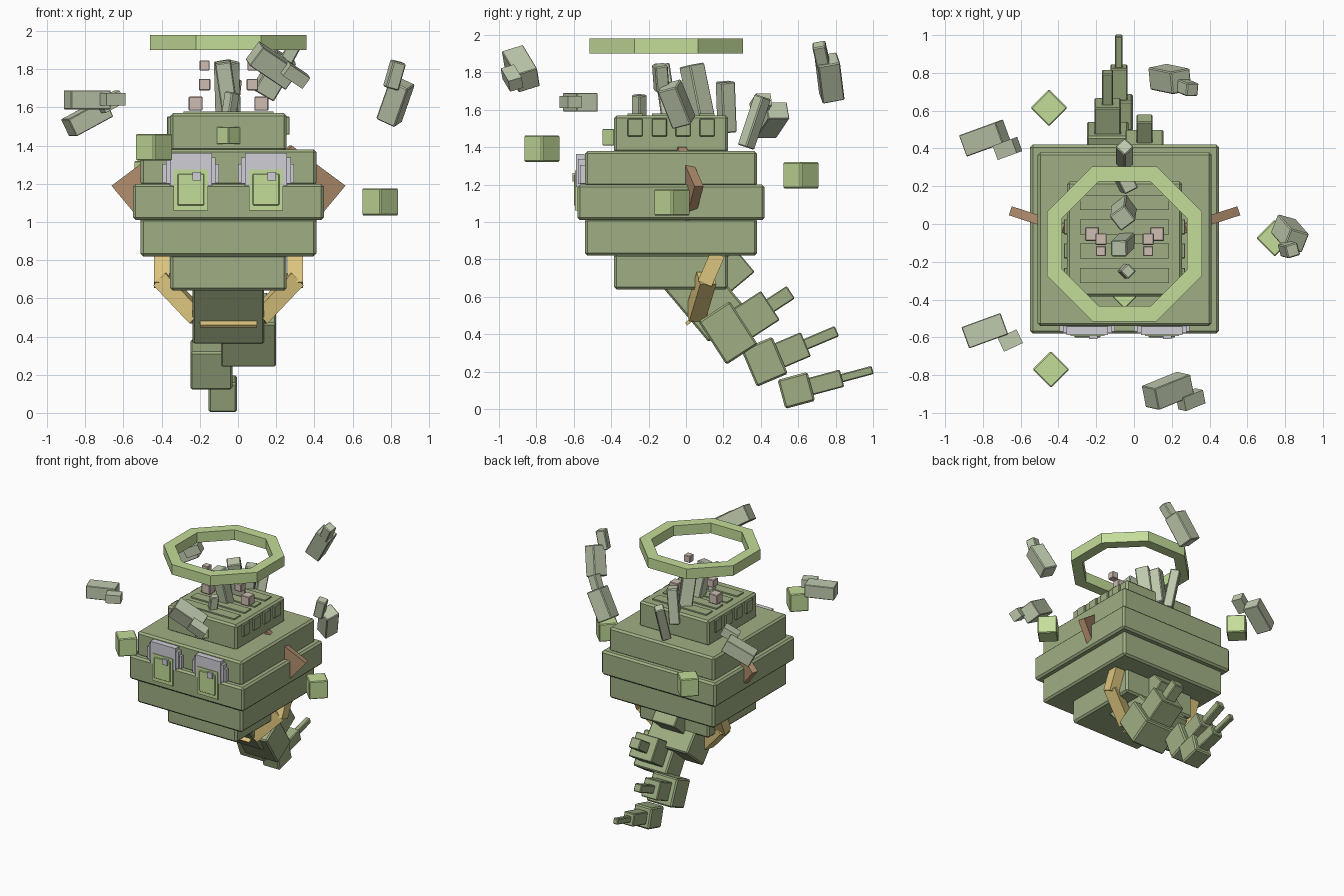
import bpy
from math import radians, cos, sin, pi, tan
from mathutils import Vector, Matrix

cube = bpy.data.objects.get("Cube")
if cube:
    bpy.data.objects.remove(cube, do_unlink=True)


def material(name, r, g, b):
    m = bpy.data.materials.new(name)
    m.use_nodes = True
    m.diffuse_color = (r, g, b, 1)
    bsdf = next(n for n in m.node_tree.nodes if n.type == 'BSDF_PRINCIPLED')
    bsdf.inputs["Base Color"].default_value = (r, g, b, 1)
    return m


MOSS = material("moss green", .35, .43, .23)
LIME = material("light green", .55, .72, .32)
STONE = material("pale stone green", .52, .59, .42)
YELLOW = material("straw yellow", .72, .56, .21)
BROWN = material("clay brown", .44, .27, .155)
PINK = material("dusty pink", .62, .51, .45)
GREY = material("light grey", .63, .62, .67)
MID = -.05   # plane of symmetry


def add_mesh(name, verts, faces, mat, bevel=0):
    me = bpy.data.meshes.new(name)
    me.from_pydata(verts, [], faces)
    me.materials.append(mat)
    ob = bpy.data.objects.new(name, me)
    bpy.context.collection.objects.link(ob)
    if bevel:
        mod = ob.modifiers.new("edge bevel", 'BEVEL')
        mod.width = bevel
        mod.segments = 1
    return ob


def prism(name, outline, depth, mat, matrix=Matrix(), bevel=0):
    """Extrude a counter-clockwise xy outline symmetrically along z."""
    n = len(outline)
    verts = [matrix @ Vector((x, y, z)) for z in (-depth / 2, depth / 2) for x, y in outline]
    faces = [tuple(reversed(range(n))), tuple(range(n, 2 * n))]
    faces += [(i, (i + 1) % n, n + (i + 1) % n, n + i) for i in range(n)]
    return add_mesh(name, verts, faces, mat, bevel)


def box(name, center, size, mat, rot=Matrix(), bevel=0):
    x, y = size[0] / 2, size[1] / 2
    outline = [(-x, -y), (x, -y), (x, y), (-x, y)]
    return prism(name, outline, size[2], mat, Matrix.Translation(center) @ rot, bevel)


def turn(degrees, axis):
    return Matrix.Rotation(radians(degrees), 4, axis)


def rod(name, a, b, width, mat, twist=0, bevel=.006):
    """Square bar running from point a to point b."""
    a, b = Vector(a), Vector(b)
    rot = (b - a).to_track_quat('Z', 'Y').to_matrix().to_4x4() @ turn(twist, 'Z')
    return box(name, (a + b) / 2, (width, width, (b - a).length), mat, rot, bevel)


# Stacked body tiers: name, width, bottom, top
for name, width, low, high in [("base_tier", .61, .64, .83), ("lower_tier", .92, .82, 1.02),
                               ("middle_tier", 1.0, 1.01, 1.20), ("upper_tier", .92, 1.19, 1.38),
                               ("crown_tier", .61, 1.37, 1.57)]:
    box(name, (MID, -.08, (low + high) / 2), (width, width, high - low), MOSS, bevel=.014)

# Slats across the crown and teeth on its flanks
for y in (-.272, -.142, -.015, .113):
    box("crown_slat", (MID, y, 1.572), (.47, .08, .016), MOSS)
    for side in (-1, 1):
        box("crown_tooth", (MID + side * .309, y, 1.505), (.024, .08, .095), MOSS, bevel=.004)

# Floating octagonal halo from eight bars
apothem, wall = .41, .08
for i in range(8):
    t = i * pi / 4
    r = apothem - wall / 2
    box("halo_bar", (MID + r * cos(t), -.105 + r * sin(t), 1.94),
        (wall, 2 * apothem * tan(pi / 8), .08), LIME, Matrix.Rotation(t, 4, 'Z'))

# Floating cubes turned on their corner, and the small brow gem
for p in [(-.44, -.77, 1.392), (-.45, .615, 1.25), (.745, -.075, 1.105)]:
    box("floating_cube", p, (.138, .138, .14), LIME, turn(45, 'Z'), .006)
box("brow_gem", (MID, -.385, 1.453), (.09, .09, .09), LIME, turn(45, 'Z'), .004)

# Mirrored features: eyes, ears, arms, small cubes
for s in (-1, 1):
    ex = MID + s * .197
    box("eye_outer_plate", (ex, -.553, 1.255), (.295, .03, .10), GREY)
    box("eye_middle_plate", (ex, -.558, 1.27), (.26, .04, .135), GREY)
    box("eye_inner_plate", (ex, -.565, 1.275), (.22, .045, .175), GREY)
    box("iris", (ex, -.58, 1.168), (.18, .025, .215), LIME)
    box("pupil_plate", (ex, -.59, 1.17), (.14, .02, .165), LIME, bevel=.004)
    box("eye_highlight", (ex + .03, -.598, 1.24), (.045, .02, .045), GREY)

    # Ear: slanted square slab, swept slightly backward
    across = Vector((s * cos(radians(18)), sin(radians(18)), 0))
    up = Vector((0, 0, 1))
    normal = across.cross(up)
    frame = Matrix((across, up, normal)).transposed().to_4x4()
    frame.translation = (MID + s * .605, .07, 1.19)
    ear = [(0, 0), (-.295, .21), (-.46, .02), (-.17, -.195)]
    prism("ear", ear, .05, BROWN, frame)

    # Arm folding in under the body
    rod("upper_arm", (MID + s * .35, .17, .83), (MID + s * .35, .10, .67), .08, YELLOW, bevel=0)
    rod("forearm", (MID + s * .35, .11, .70), (MID + s * .16, .05, .50), .09, YELLOW, bevel=0)

    for dx, y, z, size in [(.172, -.053, 1.62, .073), (.125, -.08, 1.72, .06),
                           (.125, -.143, 1.82, .053)]:
        box("hovering_cube", (MID + s * dx, y, z), (size,) * 3, PINK, bevel=.004)

# Crest of crystals over the crown: base, tip, width
for a, b, w in [((-.05, .10, 1.5), (-.06, .03, 1.84), .10),
                ((-.03, -.08, 1.5), (-.08, -.13, 1.84), .085),
                ((-.06, .22, 1.48), (-.03, .21, 1.75), .08),
                ((-.05, -.25, 1.55), (-.03, -.25, 1.68), .06),
                ((-.05, .32, 1.4), (-.05, .41, 1.67), .07)]:
    rod("crest_crystal", a, b, w, STONE, 45)

# Floating shards, each a big block with a small one
box("left_shard", (-.79, -.565, 1.64), (.22, .12, .10), STONE, turn(20, 'Z'), .004)
box("left_shard_tip", (-.655, -.617, 1.642), (.11, .08, .065), STONE, turn(25, 'Z'))
tilt = turn(20, 'Z') @ turn(-27, 'Y')
box("rear_shard", (-.79, .455, 1.545), (.23, .12, .10), STONE, tilt, .004)
box("rear_shard_tip", (-.67, .40, 1.63), (.12, .08, .07), STONE, tilt)
tilt = turn(22, 'Z') @ turn(32, 'Y') @ turn(20, 'X')
box("front_shard", (.18, -.883, 1.82), (.24, .12, .12), STONE, tilt, .004)
box("front_shard_tip", (.30, -.93, 1.77), (.13, .075, .07), STONE, tilt)
rod("back_shard", (.13, .78, 1.67), (.25, .755, 1.87), .12, STONE, 20)
rod("back_shard_tip", (.25, .735, 1.84), (.31, .71, 1.95), .07, STONE, 20)
rod("side_shard", (.79, -.01, 1.53), (.86, -.09, 1.73), .11, STONE, 30)
rod("side_shard_tip", (.80, -.13, 1.70), (.84, -.14, 1.84), .07, STONE, 30)


def tail_segment(x, y, z, angle, size, prong, thorn):
    """Block with a stepped spine pointing along its tilted back."""
    rot = turn(angle, 'X')
    reach = size[1] / 2
    box("tail_block", (x, y, z), size, MOSS, rot, .01)
    for name, dims in (("tail_prong", prong), ("tail_thorn", thorn)):
        if dims:
            offset = rot @ Vector((0, reach + dims[1] / 2 - .01, 0))
            box(name, Vector((x, y, z)) + offset, dims, MOSS, rot, .006)
            reach += dims[1] - .01


# Tail curling down and back
tail_segment(MID, .09, .605, 40, (.375, .27, .42), (.20, .17, .16), None)
tail_segment(.055, .225, .407, 33, (.29, .20, .275), (.20, .18, .185), (.085, .14, .08))
tail_segment(-.14, .42, .253, 23, (.22, .18, .215), (.14, .16, .14), (.06, .19, .06))
tail_segment(-.08, .59, .10, 15, (.15, .165, .16), (.09, .18, .095), (.04, .18, .045))

# Thin clasp between the hands
box("clasp", (MID, .02, .47), (.30, .05, .018), YELLOW, turn(40, 'X'))
